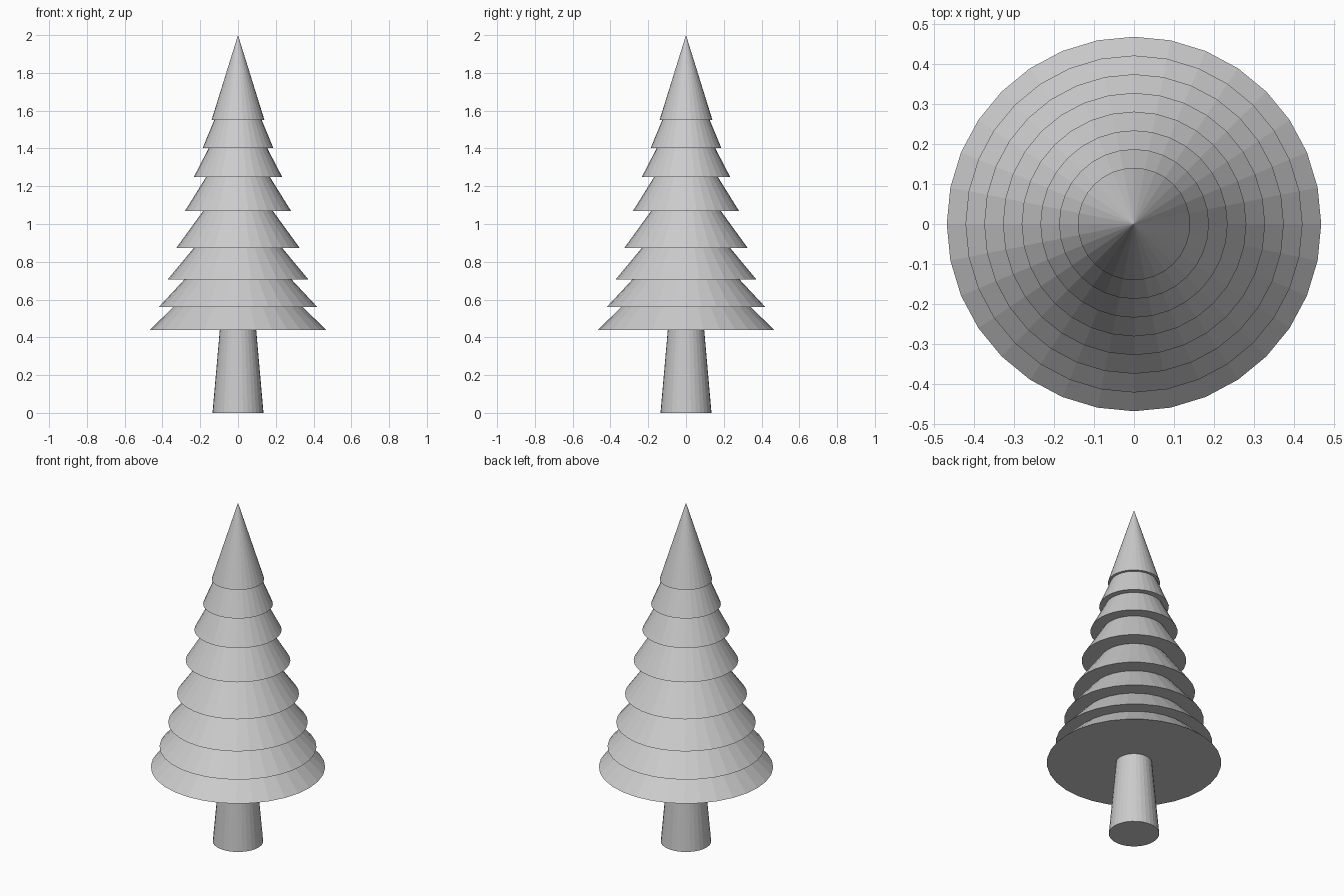
import bpy

if "Cube" in bpy.data.objects:
    bpy.data.objects.remove(bpy.data.objects["Cube"])

SIDES = 32
TIER_HEIGHT = 0.45


def cone(name, z, r_bottom, r_top, height):
    """Capped, flat-shaded cone standing on height z."""
    bpy.ops.mesh.primitive_cone_add(vertices=SIDES, radius1=r_bottom, radius2=r_top,
                                    depth=height, location=(0, 0, z + height / 2))
    obj = bpy.context.object
    obj.name = name
    return obj


# Tapered trunk, running slightly up into the lowest tier
cone("trunk", 0, 0.135, 0.091, 0.5)

# Overlapping foliage tiers, shrinking evenly towards the tip
tier_bases = [0.44, 0.56, 0.705, 0.873, 1.07, 1.25, 1.403, 1.55]
for i, z in enumerate(tier_bases):
    radius = 0.467 * (1 - i / 10)
    cone(f"foliage_tier_{i + 1}", z, radius, 0, TIER_HEIGHT)
